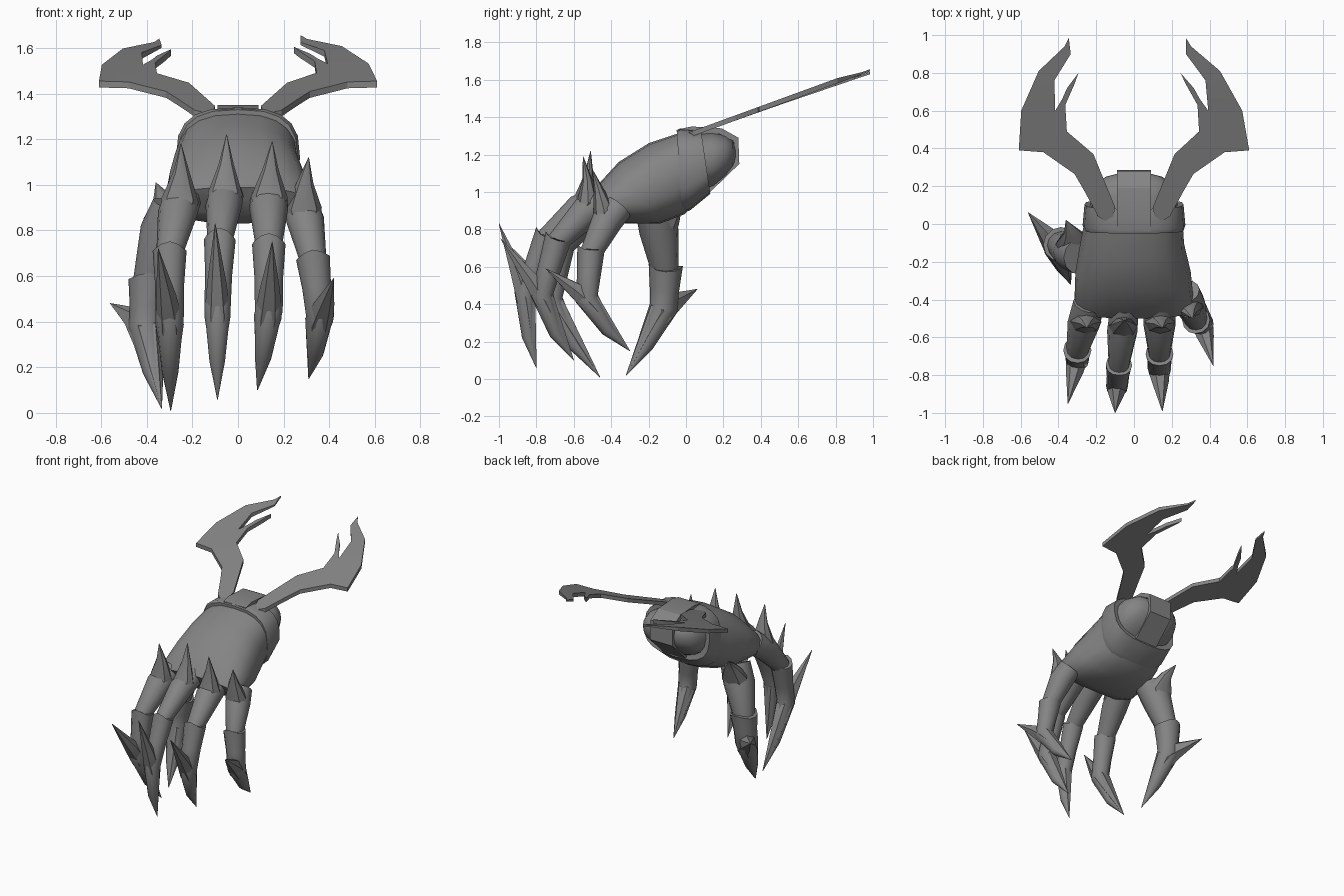
import bpy, bmesh, math
from mathutils import Vector

if "Cube" in bpy.data.objects:
    bpy.data.objects.remove(bpy.data.objects["Cube"])

grey = bpy.data.materials.new("dark_grey_metal")
grey.diffuse_color = (0.23, 0.23, 0.23, 1)
grey.use_nodes = True
grey.node_tree.nodes["Principled BSDF"].inputs["Base Color"].default_value = grey.diffuse_color


def finish(name, bm, angle=35):
    bmesh.ops.remove_doubles(bm, verts=bm.verts, dist=1e-5)
    bmesh.ops.recalc_face_normals(bm, faces=bm.faces)
    me = bpy.data.meshes.new(name)
    bm.to_mesh(me)
    bm.free()
    me.materials.append(grey)
    ob = bpy.data.objects.new(name, me)
    bpy.context.collection.objects.link(ob)
    bpy.ops.object.select_all(action='DESELECT')
    ob.select_set(True)
    bpy.context.view_layer.objects.active = ob
    bpy.ops.object.shade_smooth_by_angle(angle=math.radians(angle))
    return ob


def skin(name, rings, angle=35):
    """Bridge equal rings of points and cap both ends."""
    bm = bmesh.new()
    loops = [[bm.verts.new(p) for p in r] for r in rings]
    n = len(loops[0])
    for a, b in zip(loops, loops[1:]):
        for i in range(n):
            j = (i + 1) % n
            bm.faces.new((a[i], a[j], b[j], b[i]))
    bm.faces.new(loops[0])
    bm.faces.new(loops[-1])
    return finish(name, bm, angle)


def tube(name, pts, n=10, angle=35, flat=1.0, peak=0.0):
    """Tapered limb through (x, y, z, radius) points; flat squashes its depth,
    peak pulls the front and back of the first ring into points."""
    c = [Vector(p[:3]) for p in pts]
    rings = []
    for i, p in enumerate(pts):
        t = (c[min(i + 1, len(c) - 1)] - c[max(i - 1, 0)]).normalized()
        u = Vector((1, 0, 0))
        u = (u - t * u.dot(t)).normalized()
        v = t.cross(u)
        r = max(p[3], 0.0015)
        ring = []
        for k in range(n):
            a = k * math.tau / n
            q = c[i] + r * (math.cos(a) * u + flat * math.sin(a) * v)
            if i == 0 and peak:
                q -= t * peak * (abs(math.sin(a)) ** 3)
            ring.append(q)
        rings.append(ring)
    return skin(name, rings, angle)


def shell(name, sections, n=20, power=2.5, angle=35):
    """Rounded-box loft; each section is top (y, z), bottom (y, z), half width, x offset."""
    f = lambda t: math.copysign(abs(t) ** (2 / power), t)
    rings = []
    for ty, tz, by, bz, w, x in sections:
        top, bot = Vector((x, ty, tz)), Vector((x, by, bz))
        mid, up = (top + bot) / 2, (top - bot) / 2
        rings.append([mid + Vector((w * f(math.cos(k * math.tau / n)), 0, 0))
                      + up * f(math.sin(k * math.tau / n)) for k in range(n)])
    return skin(name, rings, angle)


# Back of the hand
shell("hand", [
    (-0.02, 1.32, 0.12, 1.00, 0.255, 0),
    (-0.20, 1.26, -0.01, 0.88, 0.275, -0.01),
    (-0.36, 1.16, -0.14, 0.83, 0.305, -0.005),
    (-0.46, 1.05, -0.33, 0.83, 0.315, 0),
    (-0.50, 0.99, -0.42, 0.86, 0.29, 0)], angle=45)

# Wrist cuff overlapping the hand
shell("wrist_cuff", [
    (-0.05, 1.33, -0.02, 0.89, 0.262, 0),
    (-0.03, 1.34, 0.02, 0.90, 0.272, 0),
    (0.08, 1.33, 0.13, 0.99, 0.262, 0),
    (0.08, 1.31, 0.12, 1.02, 0.24, 0)], power=2.8)

# Rounded wrist stump
shell("wrist_stump", [
    (0.02, 1.31, 0.06, 0.99, 0.235, 0),
    (0.14, 1.32, 0.15, 1.03, 0.228, 0),
    (0.21, 1.305, 0.21, 1.08, 0.20, 0),
    (0.25, 1.275, 0.25, 1.13, 0.15, 0),
    (0.268, 1.24, 0.268, 1.17, 0.08, 0)], angle=50)

# Strap wrapped over the top and end of the wrist
strap = [(-0.04, 1.335), (0.03, 1.35), (0.19, 1.34), (0.28, 1.29), (0.285, 1.15), (0.13, 1.0)]
inner = [(-0.04, 1.29), (0.03, 1.31), (0.18, 1.31), (0.255, 1.27), (0.26, 1.16), (0.11, 1.02)]
skin("wrist_strap", [[(-0.09, *a), (0.09, *a), (0.09, *b), (-0.09, *b)]
                     for a, b in zip(strap, inner)], 20)

# Fingers: base, knuckle spike, sheath, and double-pointed claw
fingers = {  # root, joint, claw middle, claw tip, claw spike, knuckle spike, radius, base bulge
    "index": ((-0.24, -0.42, 0.95), (-0.30, -0.67, 0.70), (-0.30, -0.72, 0.42),
              (-0.295, -0.46, 0.01), (-0.35, -0.95, 0.72), (-0.25, -0.55, 1.18), 0.073, 0.087),
    "middle": ((-0.05, -0.44, 0.97), (-0.08, -0.75, 0.75), (-0.09, -0.86, 0.46),
               (-0.09, -0.80, 0.06), (-0.10, -1.00, 0.83), (-0.05, -0.51, 1.22), 0.068, 0.08),
    "ring": ((0.135, -0.42, 0.96), (0.135, -0.69, 0.73), (0.135, -0.77, 0.45),
             (0.085, -0.60, 0.10), (0.15, -0.99, 0.75), (0.15, -0.55, 1.19), 0.072, 0.085),
    "little": ((0.27, -0.36, 0.92), (0.33, -0.51, 0.67), (0.36, -0.53, 0.43),
               (0.31, -0.30, 0.15), (0.42, -0.75, 0.59), (0.31, -0.50, 1.12), 0.073, 0.083),
    "thumb": ((-0.28, -0.17, 0.90), (-0.39, -0.11, 0.57), (-0.405, -0.12, 0.38),
              (-0.335, -0.32, 0.02), (-0.56, 0.06, 0.48), (-0.36, 0.02, 1.01), 0.09, 0.105)}
for name, (root, joint, mid, tip, spike, knuckle, r, bulge) in fingers.items():
    R, J, M, T, S, K = map(Vector, (root, joint, mid, tip, spike, knuckle))
    bend = R.lerp(J, 0.42) + Vector((0, 0, 0.03))
    tube(name + "_base", [(*R, bulge * 0.95), (*bend, bulge), (*J, r * 0.8)], 12, 50)
    front = Vector((0, -0.025 if name != "thumb" else 0.02, 0))
    tube(name + "_knuckle_spike", [(*R.lerp(J, 0.55), r * 0.7),
                                   (*(R.lerp(J, 0.25).lerp(K, 0.15) + front), bulge * 0.95),
                                   (*(R.lerp(J, 0.12).lerp(K, 0.52) + front), r * 0.5), (*K, 0)], 8, 40, 0.75)
    top = J + (J - M).normalized() * 0.01
    tube(name + "_sheath", [(*top, r * 1.02), (*J.lerp(M, 0.5), r * 0.87), (*M, r * 0.85),
                            (*(M.lerp(T, 0.5) + (M - J) * 0.12), r * 0.5), (*T, 0)], 12, 40, 1, 0.03)
    tube(name + "_claw_blade", [(*S, 0), (*M.lerp(S, 0.3), r * 0.62),
                                (*M.lerp(T, 0.08), r * 0.85), (*T, 0)], 6, 20)

# Pair of flat barbed horns rising backwards; both tips lean slightly to one side
outline = [(0.11, 0.03), (0.10, 0.09), (0.215, 0.37), (0.35, 0.49), (0.35, 0.63), (0.295, 0.74),
           (0.27, 0.80), (0.335, 0.72), (0.365, 0.66), (0.405, 0.60), (0.40, 0.76), (0.305, 0.90),
           (0.31, 0.985), (0.335, 0.94), (0.48, 0.81), (0.585, 0.60), (0.61, 0.39),
           (0.48, 0.38), (0.315, 0.265), (0.26, 0.17), (0.19, 0.04), (0.15, 0.015)]
for side, name in ((-1, "left_horn"), (1, "right_horn")):
    bm = bmesh.new()
    drop = 0.025 if side < 0 else 0.0
    face = bm.faces.new([bm.verts.new((side * x - 0.06 * max(0, y - 0.4), y,
                                       1.285 + 0.365 * y - drop * max(0, y - 0.4)))
                         for x, y in outline])
    ext = bmesh.ops.extrude_face_region(bm, geom=[face])
    for v in [g for g in ext["geom"] if isinstance(g, bmesh.types.BMVert)]:
        v.co.z += 0.028 if v.co.y < 0.85 else 0.012
    bmesh.ops.triangulate(bm, faces=[f for f in bm.faces if len(f.verts) > 4])
    finish(name, bm, 20)
